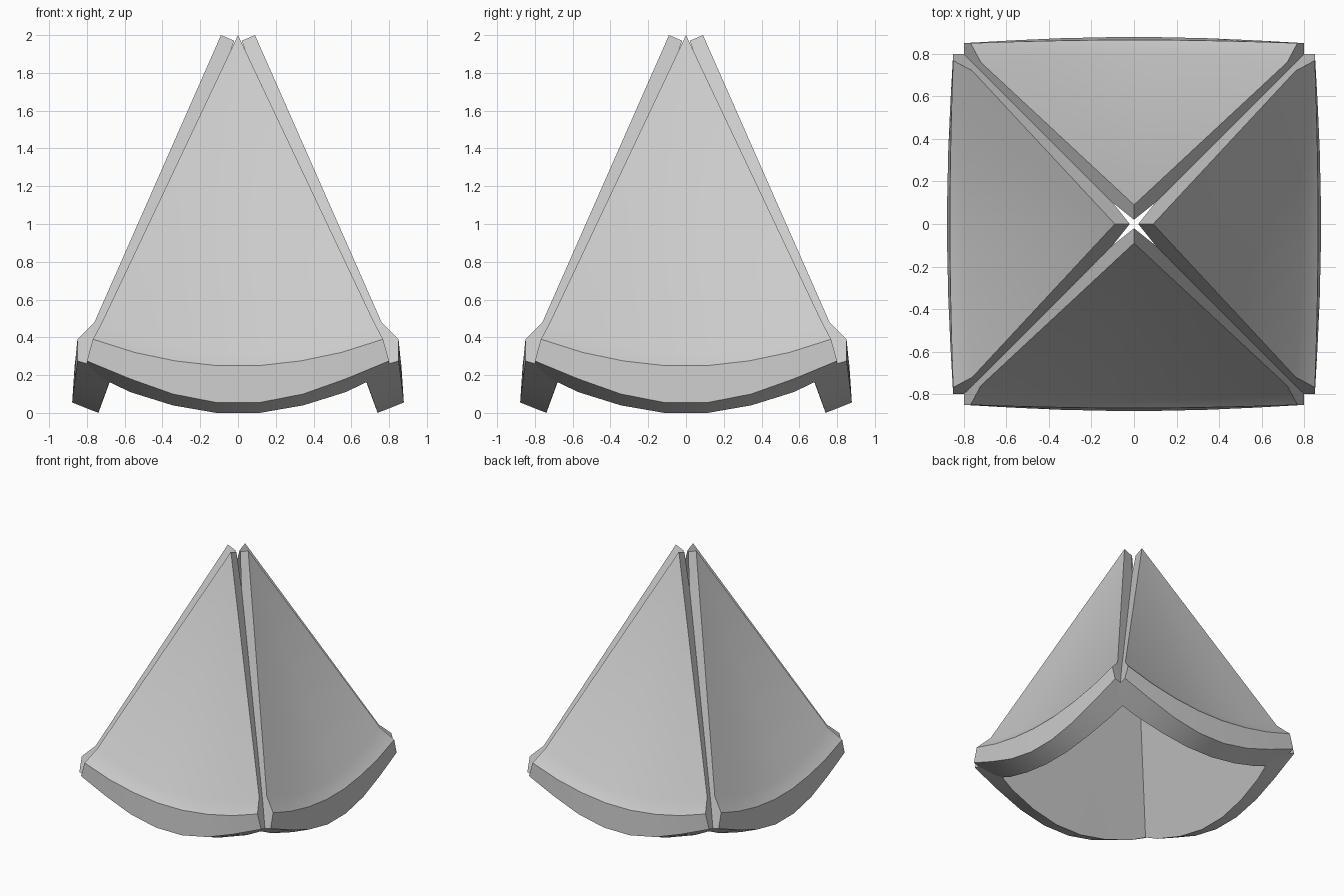
import bpy, bmesh, math
from mathutils import Matrix

if "Cube" in bpy.data.objects:
    bpy.data.objects.remove(bpy.data.objects["Cube"])

# Half of one panel's stations, centre to side. Rows hold (x scale, depths, heights)
X = [0.115, 0.345, 0.57, 0.80]
ROWS = [
    (0.90, [0.79, 0.785, 0.775, 0.76], [0.33, 0.36, 0.41, 0.48]),     # start of flare
    (0.96, [0.865, 0.862, 0.857, 0.85], [0.25, 0.275, 0.32, 0.39]),   # flare crease
    (1.00, [0.878, 0.873, 0.863, 0.85], [0.055, 0.10, 0.18, 0.275]),  # outer rim
    (1.00, [0.739, 0.726, 0.70, 0.66], [0.0, 0.04, 0.11, 0.22]),      # inner rim
]


def build_panel(name, angle):
    """Closed fan-shaped panel with a flared, arched hem."""
    bm = bmesh.new()
    top_out = bm.verts.new((0, -0.09, 2.0))
    top_in = bm.verts.new((0, -0.02, 1.97))
    grid = []
    for scale, depth, height in ROWS:
        half = [(x * scale, -d, h) for x, d, h in zip(X, depth, height)]
        pts = [(-x, y, z) for x, y, z in reversed(half)] + half
        grid.append([bm.verts.new(p) for p in pts])
    flare, crease, rim, inner = grid
    for i in range(len(flare) - 1):
        bm.faces.new((top_out, flare[i], flare[i + 1]))
        bm.faces.new((top_in, inner[i + 1], inner[i]))
        for a, b in zip(grid, grid[1:]):
            bm.faces.new((a[i], b[i], b[i + 1], a[i + 1]))
    # side thickness
    for e in (0, -1):
        bm.faces.new((top_in, top_out, flare[e], inner[e]))
        bm.faces.new((flare[e], crease[e], rim[e], inner[e]))
    bmesh.ops.recalc_face_normals(bm, faces=bm.faces)
    bm.transform(Matrix.Rotation(angle, 4, 'Z'))
    mesh = bpy.data.meshes.new(name)
    bm.to_mesh(mesh)
    bm.free()
    ob = bpy.data.objects.new(name, mesh)
    bpy.context.collection.objects.link(ob)
    bpy.ops.object.select_all(action='DESELECT')
    ob.select_set(True)
    bpy.context.view_layer.objects.active = ob
    bpy.ops.object.shade_smooth_by_angle(angle=math.radians(30))


# Four panels around the peak
for k, side in enumerate(("front", "right", "back", "left")):
    build_panel(side + "_canopy_panel", k * math.pi / 2)
